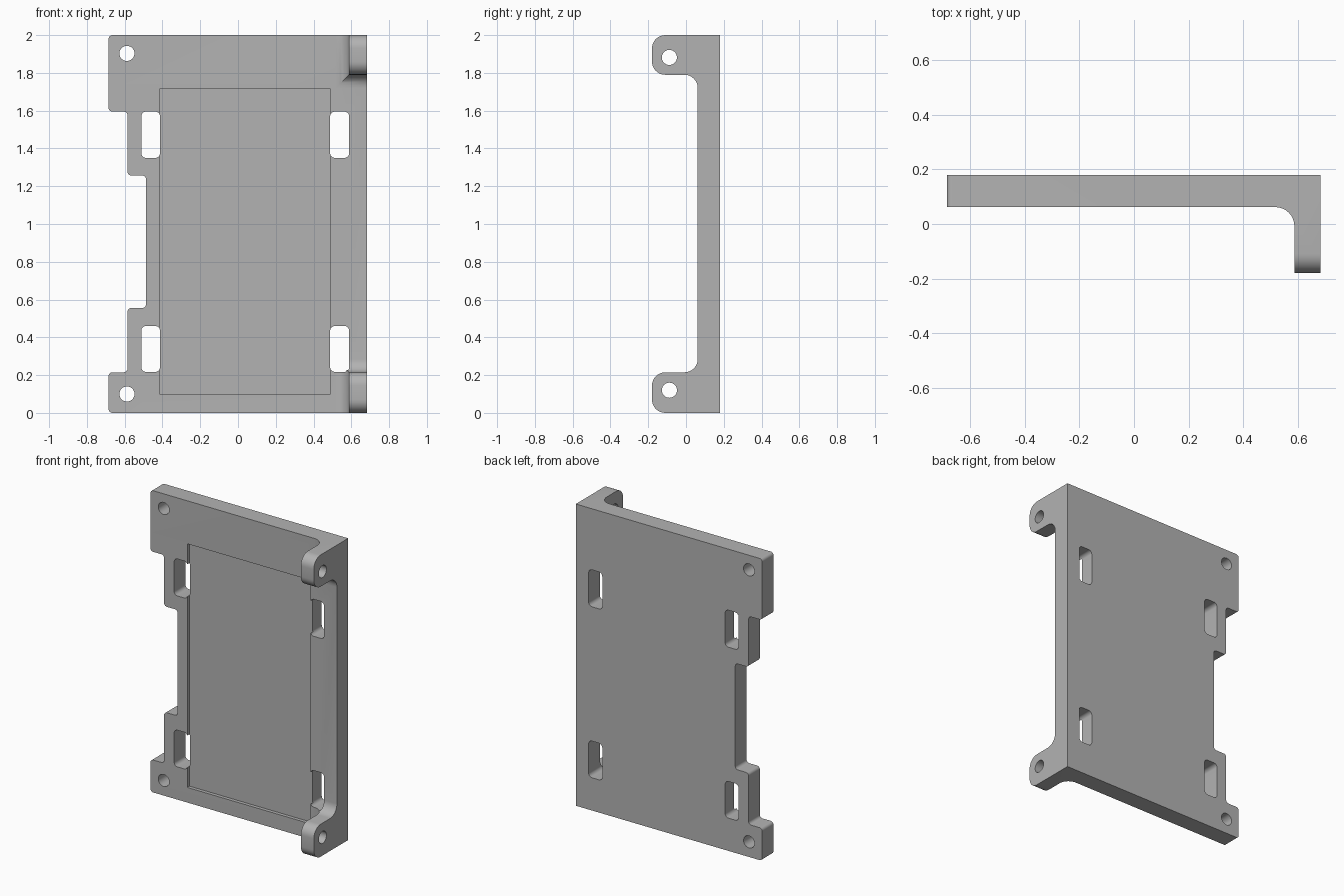
import bpy, bmesh, math
from mathutils import Vector

cube = bpy.data.objects.get("Cube")
if cube:
    bpy.data.objects.remove(cube, do_unlink=True)

grey = bpy.data.materials.new("plain grey")
grey.use_nodes = True
colour = (0.45, 0.45, 0.45, 1)
grey.diffuse_color = colour
grey.node_tree.nodes["Principled BSDF"].inputs["Base Color"].default_value = colour


def rounded(corners, steps=8):
    """Round each (u, v, radius) corner of a right-angled outline."""
    points = []
    for i, (u, v, r) in enumerate(corners):
        p = Vector((u, v))
        if r == 0:
            points.append(p)
            continue
        a = (Vector(corners[i - 1][:2]) - p).normalized() * r
        b = (Vector(corners[(i + 1) % len(corners)][:2]) - p).normalized() * r
        for s in range(steps + 1):
            t = math.pi / 2 * s / steps
            points.append(p + a * (1 - math.sin(t)) + b * (1 - math.cos(t)))
    return points


def prism(name, points, axis, low, high):
    """Extrude an outline along x, y or z between two levels."""
    def place(p, d):
        return {"x": (d, p[0], p[1]), "y": (p[0], d, p[1]), "z": (p[0], p[1], d)}[axis]
    bm = bmesh.new()
    face = bm.faces.new([bm.verts.new(place(p, low)) for p in points])
    ext = bmesh.ops.extrude_face_region(bm, geom=[face])
    moved = [g for g in ext["geom"] if isinstance(g, bmesh.types.BMVert)]
    bmesh.ops.translate(bm, verts=moved, vec=Vector(place((0, 0), high - low)))
    bmesh.ops.recalc_face_normals(bm, faces=bm.faces)
    mesh = bpy.data.meshes.new(name)
    bm.to_mesh(mesh)
    bm.free()
    mesh.materials.append(grey)
    obj = bpy.data.objects.new(name, mesh)
    bpy.context.collection.objects.link(obj)
    return obj


def combine(target, tool, operation):
    mod = target.modifiers.new(operation.lower(), "BOOLEAN")
    mod.object, mod.operation, mod.solver = tool, operation, "EXACT"
    bpy.context.view_layer.objects.active = target
    bpy.ops.object.modifier_apply(modifier=mod.name)
    bpy.data.objects.remove(tool, do_unlink=True)


def box(u0, u1, v0, v1, r=0):
    return rounded([(u0, v0, r), (u1, v0, r), (u1, v1, r), (u0, v1, r)])


def circle(u, v, r=0.04, n=32):
    return [(u + r * math.cos(math.tau * i / n), v + r * math.sin(math.tau * i / n))
            for i in range(n)]


# Plate outline with the stepped notch on one edge
e = 0.02
front = rounded([(0.682, 0, 0), (0.682, 2, 0), (-0.685, 2, e), (-0.685, 1.595, e),
                 (-0.585, 1.595, e), (-0.585, 1.257, e), (-0.487, 1.257, e),
                 (-0.487, 0.555, e), (-0.585, 0.555, e), (-0.585, 0.215, e),
                 (-0.685, 0.215, e), (-0.685, 0, e)])
# Side outline: two rounded lugs joined by a thin web
f = 0.07
side = rounded([(0.18, 0, 0), (0.18, 2, 0), (-0.18, 2, f), (-0.18, 1.79, f),
                (0.062, 1.79, f), (0.062, 0.215, f), (-0.18, 0.215, f), (-0.18, 0, f)])
# Top outline: L section with a filleted inner corner
top = rounded([(-0.8, 0.3, 0), (-0.8, 0.062, 0), (0.587, 0.062, f),
               (0.587, -0.3, 0), (0.8, -0.3, 0), (0.8, 0.3, 0)])

bracket = prism("bracket", front, "y", -0.4, 0.4)
combine(bracket, prism("side_shape", side, "x", -0.9, 0.9), "INTERSECT")
combine(bracket, prism("top_shape", top, "z", -0.1, 2.1), "INTERSECT")

# Shallow rectangular recess
combine(bracket, prism("recess", box(-0.415, 0.49, 0.1, 1.715), "y", -0.3, 0.085), "DIFFERENCE")

# Strap slots beside the recess
for x0, x1 in ((-0.512, -0.413), (0.488, 0.588)):
    for z0, z1 in ((0.217, 0.46), (1.35, 1.595)):
        combine(bracket, prism("slot", box(x0, x1, z0, z1, 0.025), "y", 0.03, 0.3), "DIFFERENCE")

# Screw holes through the plate and the lugs
for z in (0.1, 1.903):
    combine(bracket, prism("plate_hole", circle(-0.588, z), "y", -0.3, 0.3), "DIFFERENCE")
for z in (0.12, 1.882):
    combine(bracket, prism("lug_hole", circle(-0.088, z), "x", 0.5, 0.8), "DIFFERENCE")

bpy.ops.object.select_all(action="DESELECT")
bracket.select_set(True)
bpy.context.view_layer.objects.active = bracket
bpy.ops.object.shade_smooth_by_angle(angle=math.radians(30))
